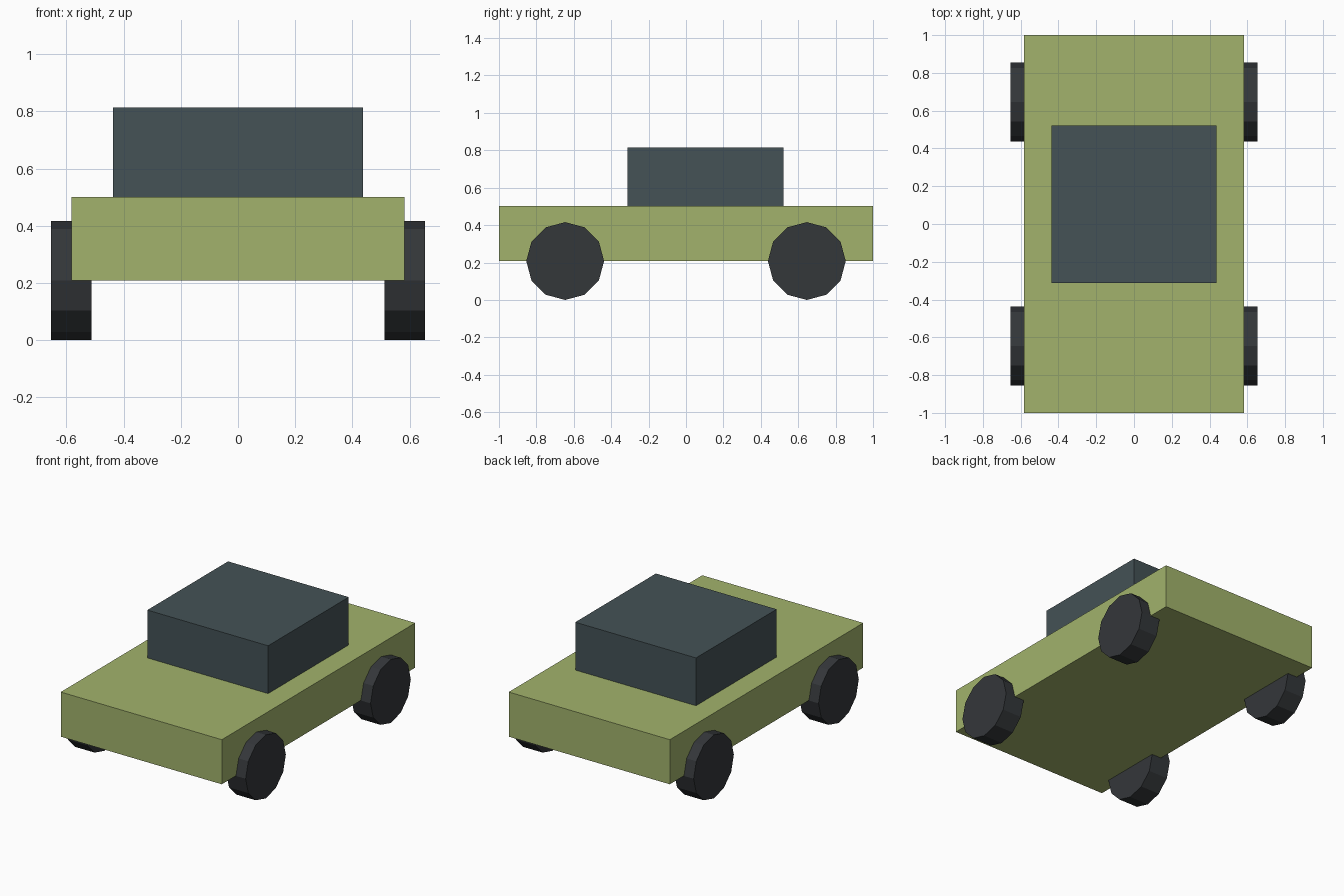
import bpy
import math

if "Cube" in bpy.data.objects:
    bpy.data.objects.remove(bpy.data.objects["Cube"])


def material(name, color):
    m = bpy.data.materials.new(name)
    m.diffuse_color = (*color, 1)
    m.use_nodes = True
    m.node_tree.nodes["Principled BSDF"].inputs["Base Color"].default_value = m.diffuse_color
    return m


green = material("green_paint", (0.36, 0.45, 0.15))
glass = material("dark_glass", (0.058, 0.084, 0.093))
rubber = material("rubber", (0.034, 0.038, 0.042))


def box(name, center, size, mat):
    bpy.ops.mesh.primitive_cube_add(size=1, location=center)
    ob = bpy.context.object
    ob.name = name
    ob.scale = size
    bpy.ops.object.transform_apply(location=False, rotation=False, scale=True)
    ob.data.materials.append(mat)


def wheel(name, x, y, radius=0.208, width=0.14):
    bpy.ops.mesh.primitive_cylinder_add(vertices=12, radius=radius, depth=width,
                                        location=(x, y, radius),
                                        rotation=(0, math.pi / 2, 0))
    ob = bpy.context.object
    ob.name = name
    ob.data.materials.append(rubber)


# Body slab and cabin block
box("body", (0, 0, 0.355), (1.166, 2.0, 0.292), green)
box("cabin", (0, 0.104, 0.657), (0.874, 0.834, 0.314), glass)

# Four low-poly wheels, centred on the body sides
for end, y in (("front", -0.646), ("rear", 0.646)):
    for side, x in (("left", -0.583), ("right", 0.583)):
        wheel(f"{end}_{side}_wheel", x, y)
